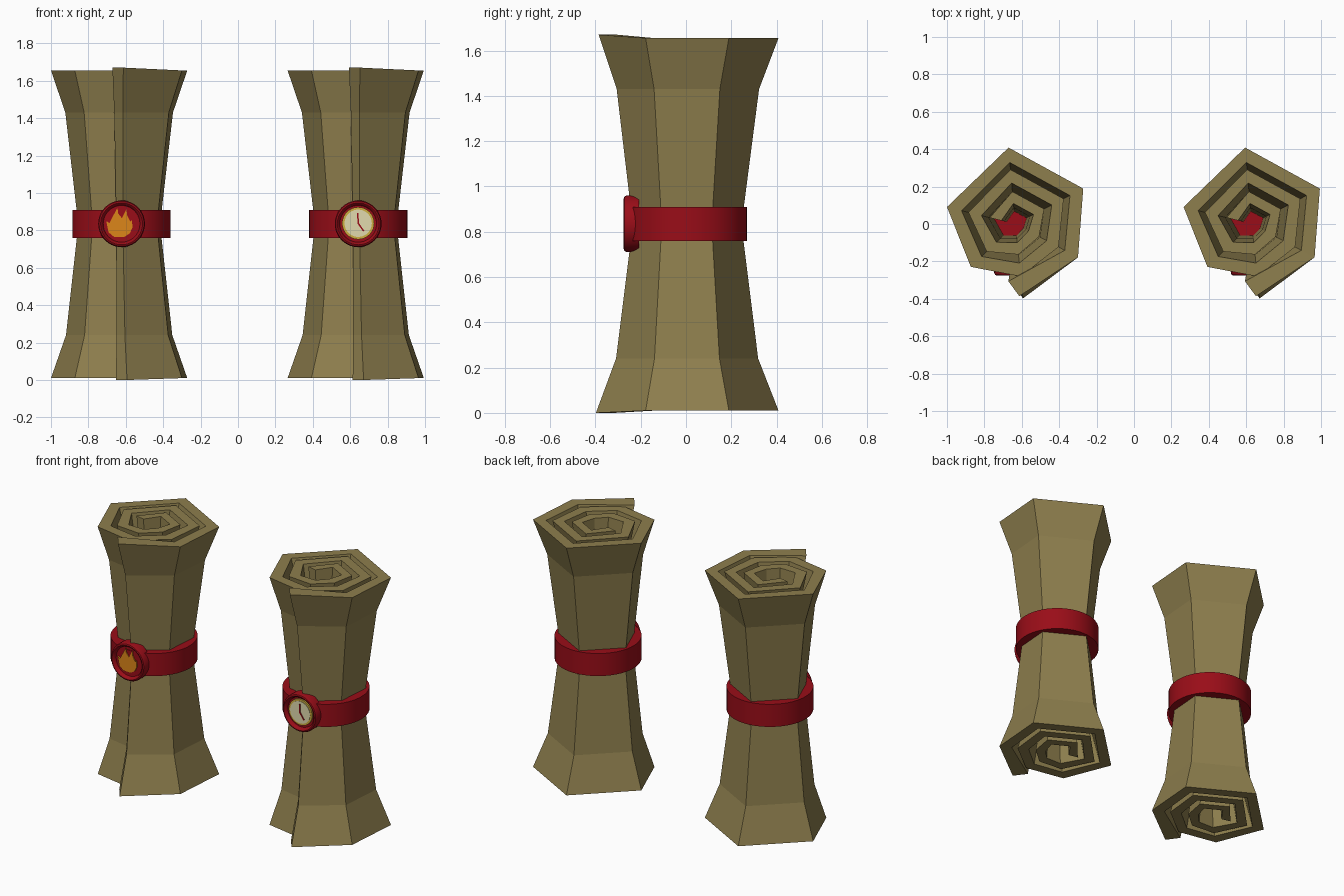
import bpy, bmesh, math

if "Cube" in bpy.data.objects:
    bpy.data.objects.remove(bpy.data.objects["Cube"])


def material(name, rgb):
    m = bpy.data.materials.new(name)
    m.diffuse_color = (*rgb, 1)
    m.use_nodes = True
    m.node_tree.nodes["Principled BSDF"].inputs["Base Color"].default_value = m.diffuse_color
    return m


PAPER = material("parchment", (0.27, 0.21, 0.075))
RED = material("red_wax", (0.32, 0.004, 0.009))
ORANGE = material("flame_orange", (0.72, 0.24, 0.01))
GOLD = material("gold", (0.62, 0.42, 0.05))
CREAM = material("cream", (0.75, 0.7, 0.42))


def finish(name, bm, mat, smooth=False):
    bmesh.ops.recalc_face_normals(bm, faces=bm.faces)
    me = bpy.data.meshes.new(name)
    bm.to_mesh(me)
    bm.free()
    ob = bpy.data.objects.new(name, me)
    bpy.context.collection.objects.link(ob)
    me.materials.append(mat)
    if smooth:
        bpy.ops.object.select_all(action='DESELECT')
        ob.select_set(True)
        bpy.context.view_layer.objects.active = ob
        bpy.ops.object.shade_smooth_by_angle(angle=math.radians(35))
    return ob


def lathe(name, profile, centre, axis, mat, n=40):
    """Closed solid of revolution; profile is (radius, height along axis)."""
    bm = bmesh.new()
    rings = []
    for r, h in profile:
        ring = []
        for i in range(n):
            a = 2 * math.pi * i / n
            u, v = r * math.cos(a), r * math.sin(a)
            p = (u, h, v) if axis == 'Y' else (u, v, h)
            ring.append(bm.verts.new([p[k] + centre[k] for k in range(3)]))
        rings.append(ring)
    for a, b in zip(rings, rings[1:]):
        for i in range(n):
            j = (i + 1) % n
            bm.faces.new((a[i], a[j], b[j], b[i]))
    bm.faces.new(rings[0])
    bm.faces.new(rings[-1])
    return finish(name, bm, mat, True)


def plate(name, pts, x, z, y0, y1, mat):
    """Flat outline in the xz plane, extruded along y."""
    bm = bmesh.new()
    f = [bm.verts.new((x + u, y0, z + v)) for u, v in pts]
    b = [bm.verts.new((x + u, y1, z + v)) for u, v in pts]
    bm.faces.new(f)
    bm.faces.new(b[::-1])
    for i in range(len(pts)):
        j = (i + 1) % len(pts)
        bm.faces.new((f[i], f[j], b[j], b[i]))
    return finish(name, bm, mat)


# one turn of the spiral: (angle, outer radius); later turns shrink by PITCH
TURN = [(-84, .40), (-28, .38), (27.5, .41), (95, .41), (166, .376), (224, .33)]
PITCH, THICK = .118, .08
LEVELS = [(.01, 1), (.24, .78), (.83, .6), (1.43, .79), (1.655, 1)]


def scroll(name, cx):
    bm = bmesh.new()
    grid = []
    for z, s in LEVELS:
        row = []
        for k in range(17):
            deg, r = TURN[k % 6]
            turn = k // 6
            r -= PITCH * turn
            t = THICK - .008 * turn
            a = math.radians(deg)
            pair = []
            for rad, side in ((r, 0), (r - t, 1)):
                x, y, zz = rad * math.cos(a), rad * math.sin(a), z
                if k == 0:  # loose end: slanted cut, leaning slightly
                    x += -.05 * side - .02 * (z / 1.66)
                    y += .012 * (z / 1.66)
                    zz += {.01: -.01, 1.655: .015}.get(z, 0)
                pair.append(bm.verts.new((cx + x * s, y * s, zz)))
            row.append(pair)
        grid.append(row)
    for lo, hi in zip(grid, grid[1:]):
        for k in range(16):
            for s in (0, 1):
                bm.faces.new((lo[k][s], lo[k + 1][s], hi[k + 1][s], hi[k][s]))
        for k in (0, 16):
            bm.faces.new((lo[k][0], lo[k][1], hi[k][1], hi[k][0]))
    for row in (grid[0], grid[-1]):
        for p, q in zip(row, row[1:]):
            bm.faces.new((p[0], q[0], q[1], p[1]))
    finish(name, bm, PAPER)


SEAL = [(.098, -.252), (.103, -.268), (.112, -.275), (.12, -.272),
        (.125, -.262), (.125, -.208)]
for side, cx in (("left", -.635), ("right", .63)):
    bx = cx + .0125
    scroll(side + "_scroll", cx)
    lathe(side + "_band", [(.2625, .76), (.2625, .91)], (bx, .007, 0), 'Z', RED, 48)
    lathe(side + "_seal", SEAL, (bx, 0, .835), 'Y', RED)

# flame emblem on the left seal
FLAME = [(-.072, .015), (-.055, .004), (-.042, .03), (-.012, .085), (-.008, .055),
         (.012, .03), (.022, .05), (.036, .078), (.04, .045), (.056, .012),
         (.066, .02), (.068, -.02), (.055, -.05), (.025, -.07), (-.03, -.07),
         (-.06, -.045)]
plate("flame_emblem", FLAME, -.6325, .835, -.26, -.245, ORANGE)

# clock emblem on the right seal
X, Z = .6425, .838
lathe("clock_rim", [(.086, -.262), (.086, -.245)], (X, 0, Z), 'Y', GOLD)
lathe("clock_face", [(.073, -.265), (.073, -.245)], (X, 0, Z), 'Y', CREAM)
for name, deg, length in (("minute_hand", 92, .055), ("hour_hand", -55, .052)):
    a = math.radians(deg)
    c, s, w = math.cos(a), math.sin(a), .004
    pts = [(u * c - v * s, u * s + v * c) for u, v in
           ((-w, -w), (length, -w), (length, w), (-w, w))]
    plate(name, pts, X, Z, -.269, -.26, RED)
